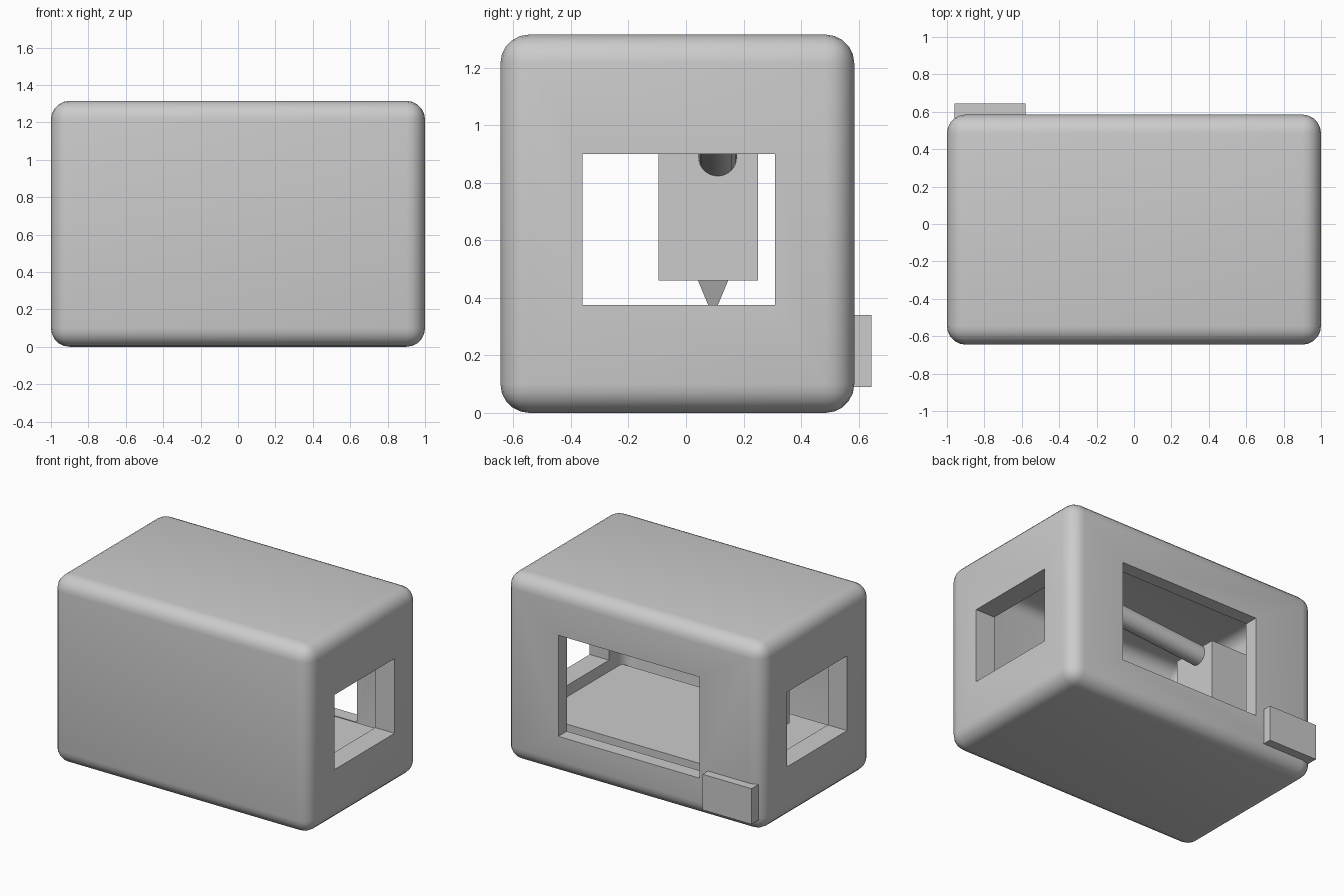
import bpy
import bmesh
import math
from mathutils import Matrix, Vector

cube = bpy.data.objects.get("Cube")
if cube:
    bpy.data.objects.remove(cube, do_unlink=True)

grey = bpy.data.materials.new("plain_grey")
grey.use_nodes = True
COLOUR = (0.6, 0.6, 0.6, 1)
grey.diffuse_color = COLOUR
grey.node_tree.nodes["Principled BSDF"].inputs["Base Color"].default_value = COLOUR


def finish(name, bm):
    mesh = bpy.data.meshes.new(name)
    bm.to_mesh(mesh)
    bm.free()
    mesh.materials.append(grey)
    obj = bpy.data.objects.new(name, mesh)
    bpy.context.collection.objects.link(obj)
    return obj


def box(name, x, y, z, radius=0):
    """Box between (min, max) pairs, with optionally rounded edges."""
    bm = bmesh.new()
    bmesh.ops.create_cube(bm, size=1)
    for v in bm.verts:
        v.co = [(lo + hi) / 2 + c * (hi - lo) for c, (lo, hi) in zip(v.co, (x, y, z))]
    if radius:
        bmesh.ops.bevel(bm, geom=bm.edges[:], offset=radius, segments=5,
                        profile=0.5, affect='EDGES')
    return finish(name, bm)


def cone(name, start, end, r1, r2, sides, turn=0):
    """Tapered prism running from start to end."""
    start, end = Vector(start), Vector(end)
    axis = end - start
    matrix = (Matrix.Translation((start + end) / 2)
              @ axis.to_track_quat('Z', 'Y').to_matrix().to_4x4()
              @ Matrix.Rotation(turn, 4, 'Z'))
    bm = bmesh.new()
    bmesh.ops.create_cone(bm, cap_ends=True, segments=sides, radius1=r1,
                          radius2=r2, depth=axis.length, matrix=matrix)
    return finish(name, bm)


def smooth(obj):
    bpy.ops.object.select_all(action='DESELECT')
    obj.select_set(True)
    bpy.context.view_layer.objects.active = obj
    bpy.ops.object.shade_smooth_by_angle(angle=math.radians(30))


# Hollow rounded housing with side windows and a back window
housing = box("housing", (-1, 1), (-0.645, 0.585), (0, 1.315), 0.1)
cutters = [
    box("cavity_cutter", (-0.85, 0.85), (-0.553, 0.49), (0.1, 1.216), 0.085),
    box("side_window_cutter", (-1.2, 1.2), (-0.36, 0.31), (0.375, 0.9)),
    box("back_window_cutter", (-0.515, 0.583), (0.2, 0.8), (0.272, 0.982)),
]
for cutter in cutters:
    cutter.hide_render = True
    mod = housing.modifiers.new(cutter.name, 'BOOLEAN')
    mod.operation = 'DIFFERENCE'
    mod.solver = 'EXACT'
    mod.object = cutter

# Bake the cuts and drop the cutters
depsgraph = bpy.context.evaluated_depsgraph_get()
hollow = bpy.data.meshes.new_from_object(housing.evaluated_get(depsgraph))
housing.modifiers.clear()
housing.data = hollow
for cutter in cutters:
    bpy.data.objects.remove(cutter, do_unlink=True)
smooth(housing)

# Flat bed inside
box("bed", (-0.85, 0.85), (-0.5, 0.443), (0.2, 0.295))

# Tool head with tapered nozzle
box("tool_head", (-0.738, -0.435), (-0.095, 0.25), (0.46, 0.937))
cone("nozzle", (-0.587, 0.094, 0.47), (-0.587, 0.094, 0.365),
     0.08, 0.018, 4, math.pi / 4)

# Slightly rising feed tube from the tool head to the far wall
tube = cone("feed_tube", (-0.5, 0.11, 0.885), (0.87, 0.11, 1.0), 0.067, 0.067, 32)
smooth(tube)

# Supply box on the outside of the back wall
box("supply_box", (-0.96, -0.58), (0.54, 0.645), (0.09, 0.34))
